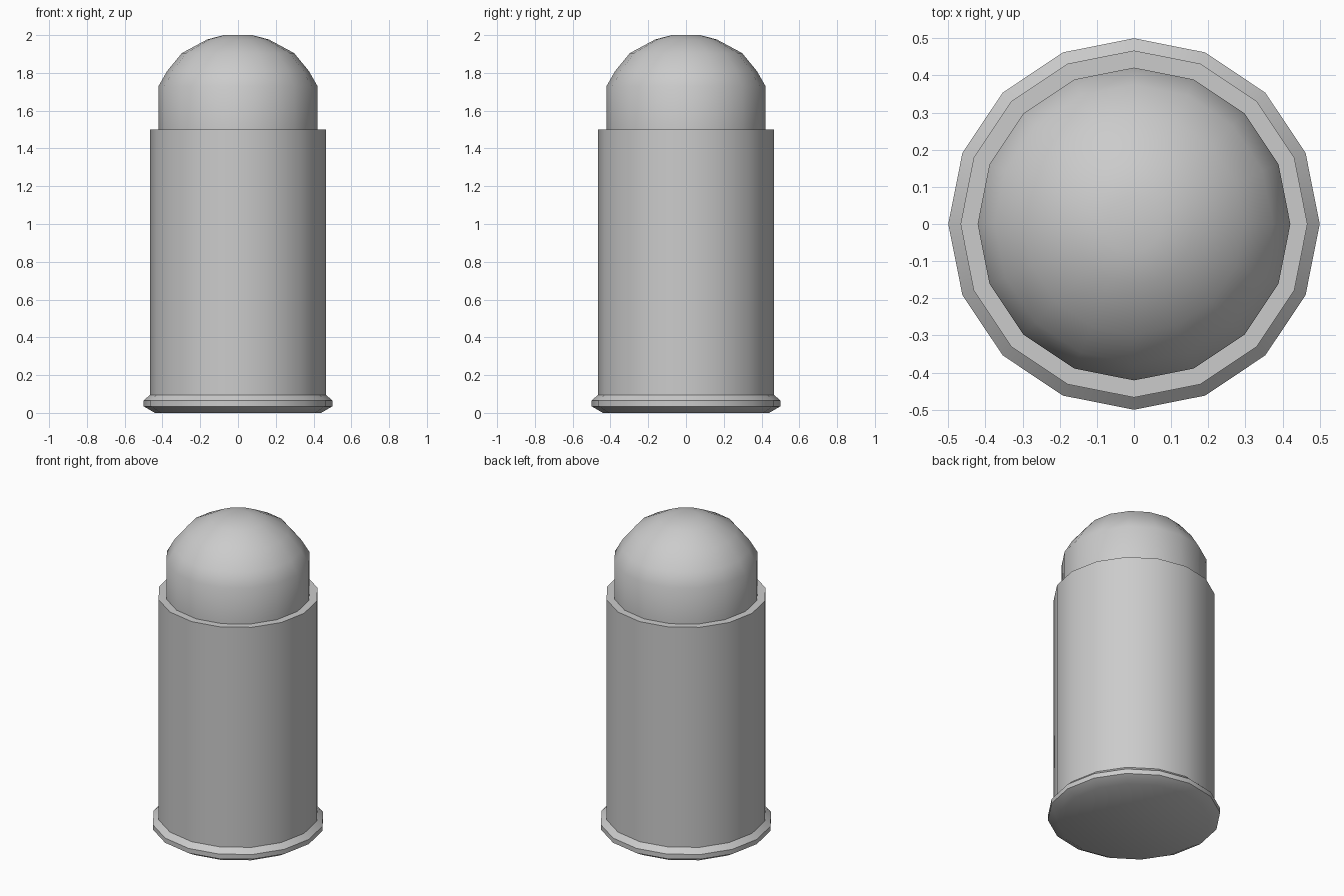
import bpy, bmesh
from math import sin, cos, tau, radians

if "Cube" in bpy.data.objects:
    bpy.data.objects.remove(bpy.data.objects["Cube"])

SIDES = 16

def lathe(name, profile, cap_bottom=False, cap_top=False):
    """Spin a (radius, height) profile around z."""
    bm = bmesh.new()
    rings = [[bm.verts.new((r * cos(tau * i / SIDES), r * sin(tau * i / SIDES), z))
              for i in range(SIDES)] for r, z in profile]
    for a, b in zip(rings, rings[1:]):
        for i in range(SIDES):
            j = (i + 1) % SIDES
            bm.faces.new((a[i], a[j], b[j], b[i]))
    if cap_bottom:
        bm.faces.new(rings[0][::-1])
    if cap_top:
        bm.faces.new(rings[-1])
    mesh = bpy.data.meshes.new(name)
    bm.to_mesh(mesh)
    bm.free()
    obj = bpy.data.objects.new(name, mesh)
    bpy.context.collection.objects.link(obj)
    bpy.ops.object.select_all(action='DESELECT')
    bpy.context.view_layer.objects.active = obj
    obj.select_set(True)
    bpy.ops.object.shade_smooth_by_angle(angle=radians(35))
    return obj

# Casing: bevelled base rim, straight wall, flat top lip
lathe("casing", [(0.44, 0), (0.5, 0.035), (0.5, 0.065), (0.467, 0.095),
                 (0.467, 1.5), (0.421, 1.5)], cap_bottom=True)

# Rounded tip: short straight wall and dome
lathe("rounded_tip", [(0.421, 1.5), (0.421, 1.73), (0.375, 1.81), (0.297, 1.905),
                      (0.163, 1.977), (0.075, 2.0)], cap_top=True)
